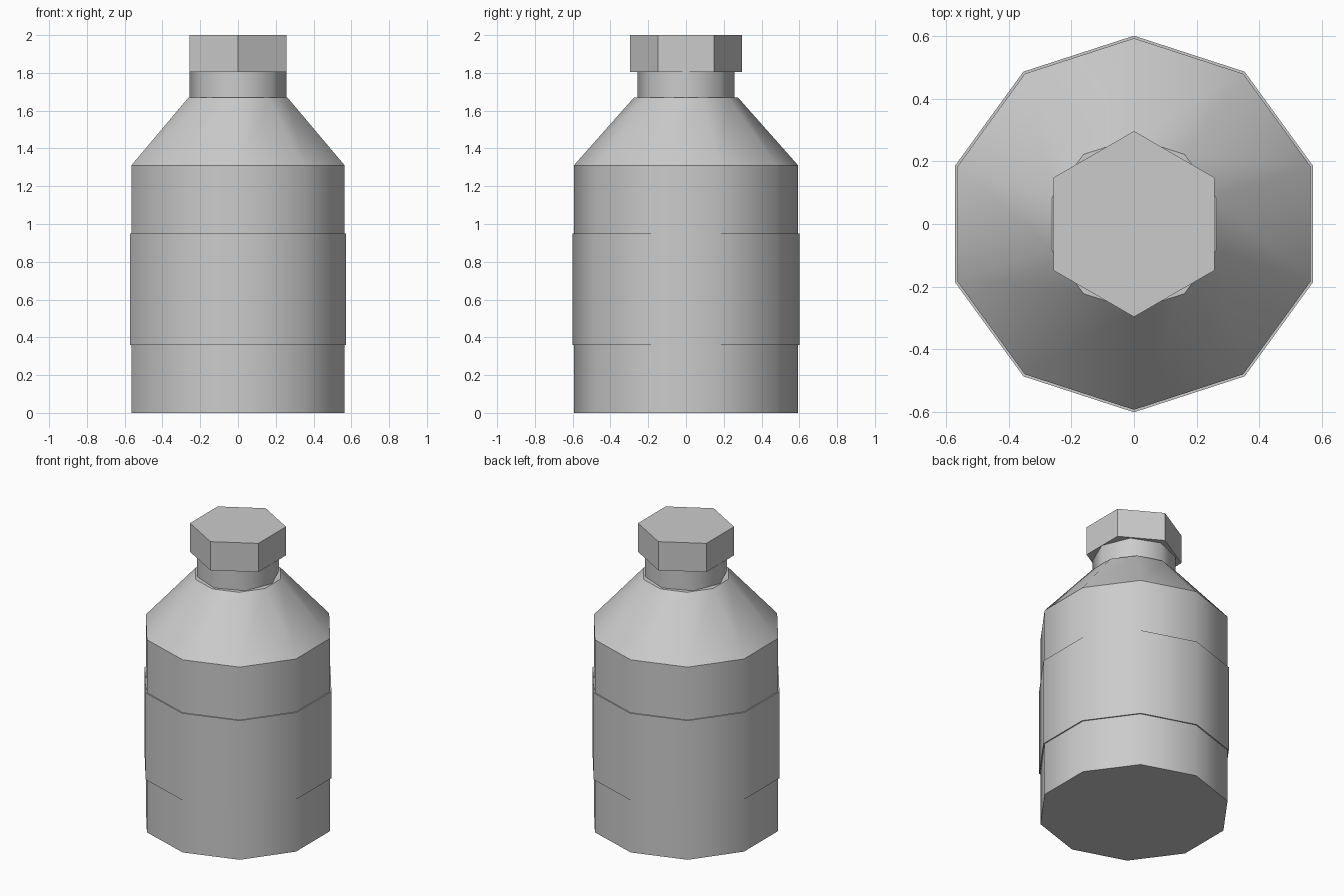
import bpy, bmesh, math

if "Cube" in bpy.data.objects:
    bpy.data.objects.remove(bpy.data.objects["Cube"])

grey = bpy.data.materials.new("plain_grey")
grey.diffuse_color = (0.6, 0.6, 0.6, 1)
grey.use_nodes = True
grey.node_tree.nodes["Principled BSDF"].inputs["Base Color"].default_value = grey.diffuse_color


def turned_part(name, sides, profile, smooth_angle=None):
    """Capped prism through (radius, height) rings, with a corner facing the front."""
    bm = bmesh.new()
    rings = []
    for radius, z in profile:
        angles = [2 * math.pi * i / sides - math.pi / 2 for i in range(sides)]
        rings.append([bm.verts.new((radius * math.cos(a), radius * math.sin(a), z))
                      for a in angles])
    for low, high in zip(rings, rings[1:]):
        for i in range(sides):
            j = (i + 1) % sides
            bm.faces.new((low[i], low[j], high[j], high[i]))
    bm.faces.new(rings[0][::-1])
    bm.faces.new(rings[-1])
    mesh = bpy.data.meshes.new(name)
    bm.to_mesh(mesh)
    bm.free()
    mesh.materials.append(grey)
    obj = bpy.data.objects.new(name, mesh)
    bpy.context.collection.objects.link(obj)
    if smooth_angle:
        bpy.ops.object.select_all(action='DESELECT')
        obj.select_set(True)
        bpy.context.view_layer.objects.active = obj
        bpy.ops.object.shade_smooth_by_angle(angle=math.radians(smooth_angle))
    return obj


# Ten-sided body with sloping shoulder
turned_part("bottle_body", 10, [(0.594, 0), (0.594, 1.31), (0.275, 1.67)], 38)
# Raised label band around the body
turned_part("label_band", 10, [(0.602, 0.36), (0.602, 0.95)], 38)
# Eight-sided neck
turned_part("neck", 8, [(0.257, 1.66), (0.257, 1.81)], 50)
# Hexagonal cap, flat shaded
turned_part("cap", 6, [(0.297, 1.805), (0.297, 2.0)])
